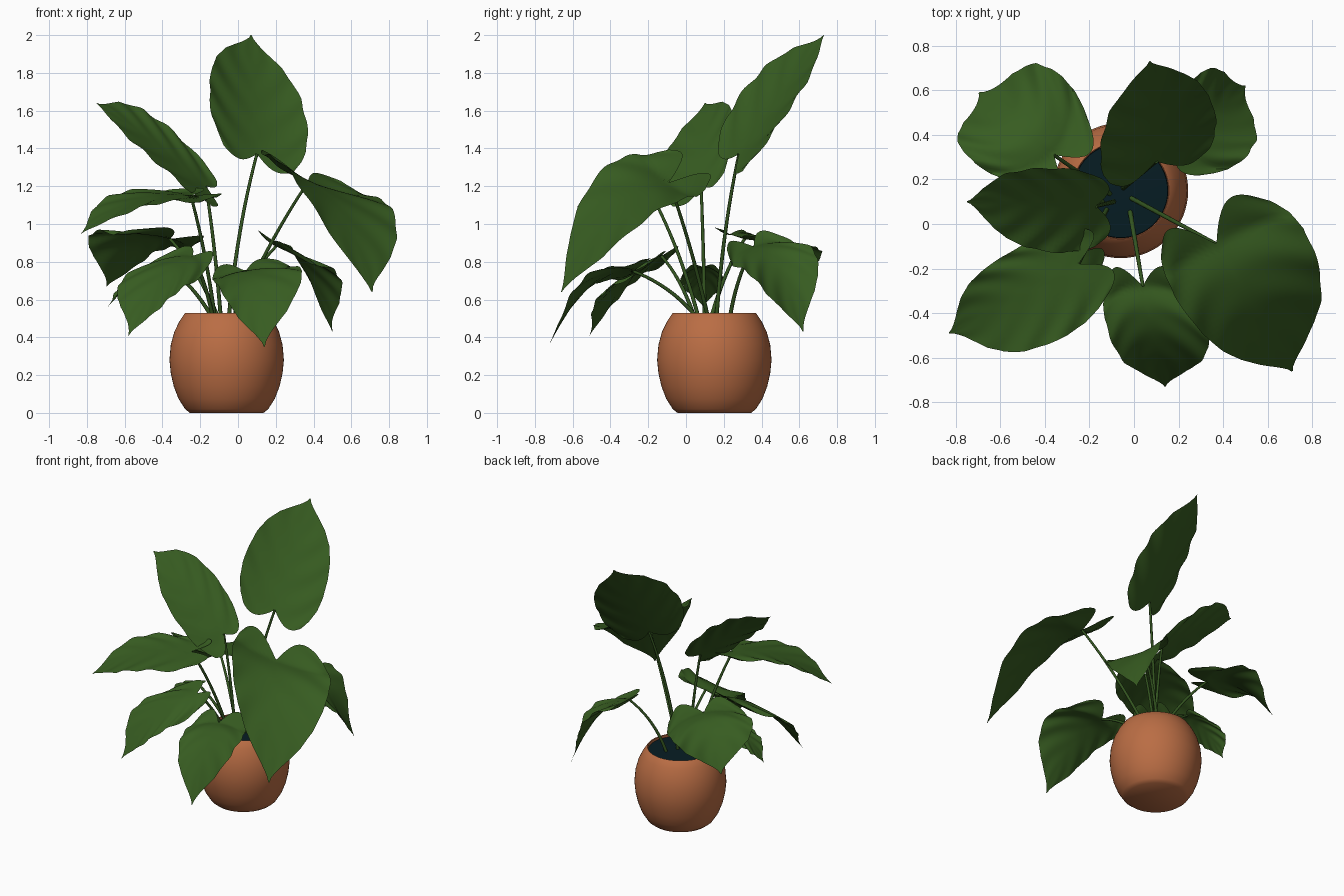
import bpy, bmesh, math
from mathutils import Vector as V

if "Cube" in bpy.data.objects:
    bpy.data.objects.remove(bpy.data.objects["Cube"])


def material(name, rgb):
    m = bpy.data.materials.new(name)
    m.diffuse_color = (*rgb, 1)
    m.use_nodes = True
    m.node_tree.nodes["Principled BSDF"].inputs["Base Color"].default_value = m.diffuse_color
    return m


LEAF = material("leaf green", (0.038, 0.107, 0.015))
STEM = material("stem green", (0.033, 0.090, 0.014))
CLAY = material("terracotta", (0.49, 0.153, 0.058))
SOIL = material("dark soil", (0.002, 0.012, 0.017))
POT = V((-0.06, 0.15, 0))


def finish(name, bm, mat):
    me = bpy.data.meshes.new(name)
    bmesh.ops.recalc_face_normals(bm, faces=bm.faces)
    bm.to_mesh(me)
    bm.free()
    me.materials.append(mat)
    for p in me.polygons:
        p.use_smooth = True
    ob = bpy.data.objects.new(name, me)
    bpy.context.collection.objects.link(ob)
    me.set_sharp_from_angle(angle=math.radians(50))
    return ob


def lathe(name, profile, mat, n=64):
    bm = bmesh.new()
    rings = [[bm.verts.new(POT + V((r * math.cos(2 * math.pi * i / n),
                                    r * math.sin(2 * math.pi * i / n), z)))
              for i in range(n)] for r, z in profile]
    for a, b in zip(rings, rings[1:]):
        for i in range(n):
            bm.faces.new((a[i], a[(i + 1) % n], b[(i + 1) % n], b[i]))
    for ring in (rings[0], rings[-1]):
        bm.faces.new(ring)
    return finish(name, bm, mat)


# Round pot with a thin rim, filled with soil
lathe("pot", [(0.195, 0), (0.22, 0.02), (0.255, 0.075), (0.28, 0.14), (0.296, 0.21), (0.303, 0.28),
              (0.296, 0.36), (0.277, 0.43), (0.25, 0.485), (0.222, 0.527), (0.217, 0.53),
              (0.213, 0.527), (0.213, 0.49)], CLAY)
lathe("soil", [(0.213, 0.488), (0.211, 0.51), (0.1, 0.515)], SOIL)

# Half-width of a heart-shaped blade from stalk to its drawn-out tip
WIDTH = [(0, 0.72), (0.06, 0.86), (0.14, 0.96), (0.25, 1), (0.38, 0.98), (0.52, 0.91), (0.66, 0.77),
         (0.78, 0.56), (0.87, 0.33), (0.93, 0.15), (0.97, 0.05), (1, 0.01)]


def width(t):
    for (a, wa), (b, wb) in zip(WIDTH, WIDTH[1:]):
        if t <= b:
            return wa + (wb - wa) * (t - a) / (b - a)
    return 0.01


def leaf(name, a, tip, left, right, lift, lobe, root, bow):
    """Blade from stalk joint a to tip; left/right are its widest edge points."""
    a, tip, left, right = V(a), V(tip), V(left), V(right)
    c = (a + tip) / 2 + V((0, 0, lift))

    def mid(u):
        if u < 0:
            return a + (tip - a).lerp(2 * (c - a), 0.3) * u
        return a * (1 - u) ** 2 + c * 2 * u * (1 - u) + tip * u * u

    m = mid(0.25 - 0.5625 * lobe * math.sin(2.3))
    side, cup = (right - left) / 2, (left + right) / 2 - m
    normal = side.cross(tip - a).normalized()
    nt, ns = 36, 24
    bm = bmesh.new()
    grid = []
    for i in range(nt + 1):
        t = i / nt
        row = []
        for j in range(ns + 1):
            s = 2 * j / ns - 1
            u = t - lobe * (1 - t) ** 2 * math.sin(2.3 * abs(s))
            v = s * width(t)
            ripple = 0.008 * abs(v) * math.sin(26 * (t - 0.25 * abs(s)))
            row.append(bm.verts.new(mid(u) + side * v + cup * v * v + normal * ripple))
        grid.append(row)
    for p, q in zip(grid, grid[1:]):
        for j in range(ns):
            bm.faces.new((p[j], p[j + 1], q[j + 1], q[j]))
    finish(name + "_leaf", bm, LEAF)

    # Stalk arching from the soil to the blade
    cu = bpy.data.curves.new(name + "_stem", 'CURVE')
    cu.dimensions = '3D'
    cu.bevel_depth, cu.bevel_resolution, cu.use_fill_caps = 0.010, 2, True
    sp = cu.splines.new('POLY')
    r = V((*root, 0.49))
    k = (r + a) / 2 + V(((r.x - a.x) * bow, (r.y - a.y) * bow, 0.05))
    sp.points.add(12)
    for i, pt in enumerate(sp.points):
        f = i / 12
        pt.co = (*(r * (1 - f) ** 2 + k * 2 * f * (1 - f) + a * f * f), 1)
        pt.radius = 1.1 - 0.3 * f
    cu.materials.append(STEM)
    bpy.context.collection.objects.link(bpy.data.objects.new(name + "_stem", cu))


# name, joint, tip, left edge, right edge, midrib lift, lobe size, stem root, stem bow
leaf("top", (0.10, 0.28, 1.37), (0.07, 0.73, 2.0), (-0.15, 0.27, 1.66), (0.37, 0.45, 1.47),
     0.0, 0.12, (-0.05, 0.16), 0.2)
leaf("large_right", (0.37, -0.09, 1.22), (0.71, -0.66, 0.64), (0.18, -0.32, 1.36), (0.76, -0.02, 1.13),
     0.30, 0.24, (-0.02, 0.12), 0.05)
leaf("upper_left", (-0.17, 0.08, 1.2), (-0.75, 0.10, 1.64), (-0.32, -0.13, 1.23), (-0.33, 0.25, 1.48),
     0.05, 0.12, (-0.09, 0.10), 0.1)
leaf("middle_left", (-0.25, -0.18, 1.15), (-0.83, -0.49, 0.95), (-0.30, -0.50, 1.12), (-0.51, -0.10, 1.18),
     0.15, 0.22, (-0.12, 0.07), 0.1)
leaf("front", (0.04, -0.28, 0.75), (0.14, -0.73, 0.35), (-0.13, -0.43, 0.70), (0.33, -0.42, 0.77),
     0.25, 0.23, (-0.02, 0.07), 0.1)
leaf("lower_left", (-0.24, -0.13, 0.83), (-0.58, -0.51, 0.41), (-0.26, -0.37, 0.68), (-0.56, -0.19, 0.75),
     0.18, 0.18, (-0.13, 0.05), 0.1)
leaf("back_left", (-0.36, 0.31, 0.92), (-0.695, 0.59, 0.67), (-0.71, 0.27, 0.96), (-0.32, 0.66, 0.87),
     0.21, 0.33, (-0.10, 0.13), 0.1)
leaf("back_right", (0.20, 0.36, 0.88), (0.50, 0.62, 0.43), (0.25, 0.64, 0.89), (0.48, 0.28, 0.77),
     0.26, 0.22, (-0.01, 0.23), 0.2)
leaf("small_left", (-0.38, 0.09, 0.77), (-0.69, 0.09, 0.56), (-0.50, -0.03, 0.71), (-0.54, 0.20, 0.71),
     0.10, 0.16, (-0.13, 0.10), 0.1)
